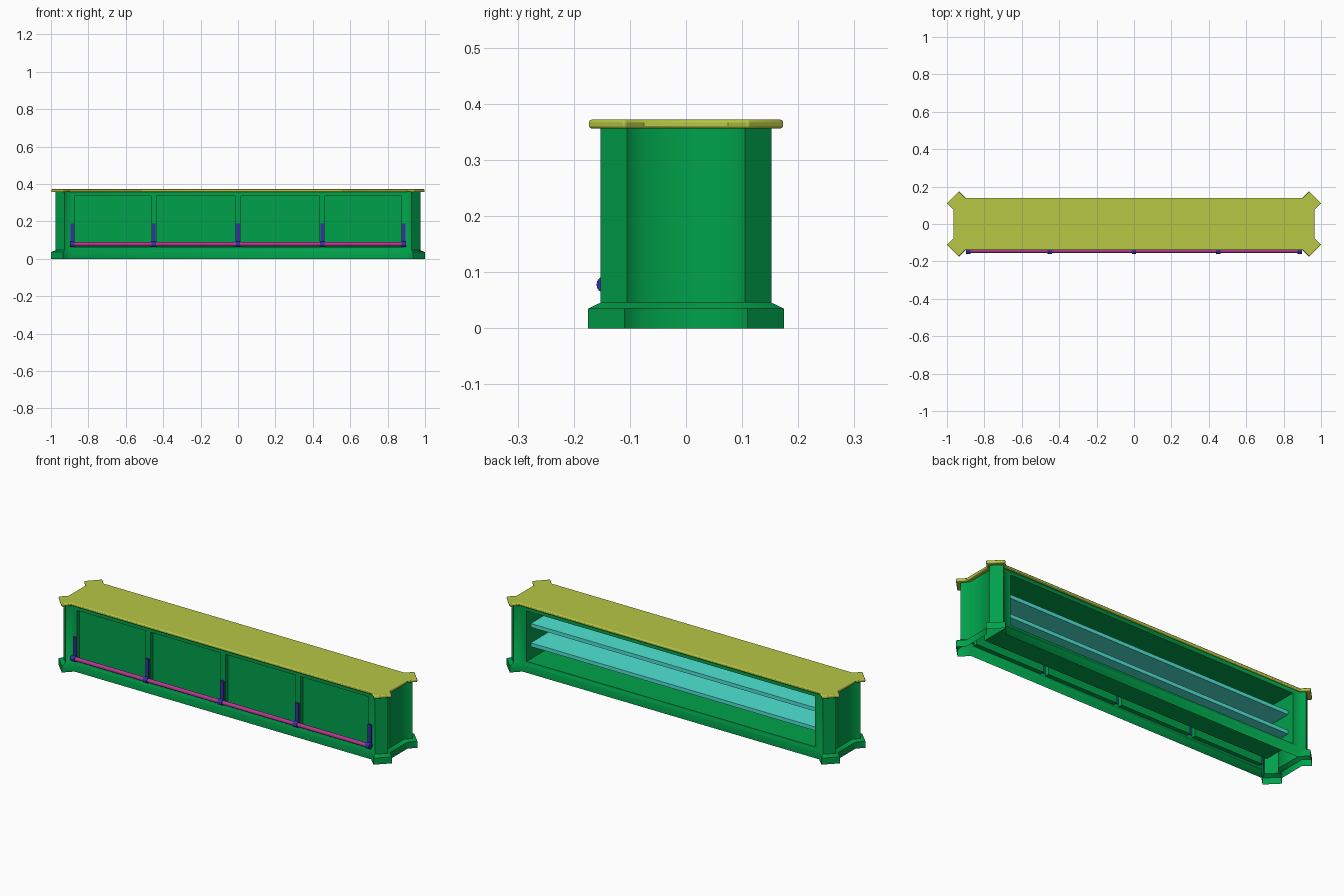
import bpy, bmesh, math
from mathutils import Matrix

if "Cube" in bpy.data.objects:
    bpy.data.objects.remove(bpy.data.objects["Cube"])


def material(name, rgb):
    m = bpy.data.materials.new(name)
    m.diffuse_color = (*rgb, 1)
    m.use_nodes = True
    m.node_tree.nodes["Principled BSDF"].inputs["Base Color"].default_value = m.diffuse_color
    return m


GREEN = material("green_paint", (0.0, 0.36, 0.07))
OLIVE = material("olive_top", (0.47, 0.57, 0.06))
CYAN = material("cyan_shelf", (0.08, 0.78, 0.66))
BLUE = material("blue_bracket", (0.04, 0.03, 0.36))
PINK = material("pink_rail", (0.45, 0.04, 0.28))


def finish(name, bm, mat):
    bmesh.ops.recalc_face_normals(bm, faces=bm.faces)
    me = bpy.data.meshes.new(name)
    bm.to_mesh(me)
    bm.free()
    ob = bpy.data.objects.new(name, me)
    bpy.context.collection.objects.link(ob)
    if mat:
        me.materials.append(mat)
    return ob


def activate(ob):
    bpy.ops.object.select_all(action='DESELECT')
    ob.select_set(True)
    bpy.context.view_layer.objects.active = ob


def smooth(ob, degrees):
    activate(ob)
    bpy.ops.object.shade_smooth_by_angle(angle=math.radians(degrees))


def add_box(bm, x0, x1, y0, y1, z0, z1):
    mat = (Matrix.Translation(((x0 + x1) / 2, (y0 + y1) / 2, (z0 + z1) / 2))
           @ Matrix.Diagonal((x1 - x0, y1 - y0, z1 - z0, 1)))
    bmesh.ops.create_cube(bm, size=1, matrix=mat)


def add_cylinder(bm, x, y, z, r, length, sides):
    mat = Matrix.Translation((x, y, z)) @ Matrix.Rotation(math.pi / 2, 4, 'Y')
    bmesh.ops.create_cone(bm, cap_ends=True, segments=sides, radius1=r,
                          radius2=r, depth=length, matrix=mat)


def outline(quarter):
    """Mirror the +x +y quarter into a full closed outline."""
    q, r = quarter, quarter[::-1]
    return (q + [(-x, y) for x, y in r] + [(-x, -y) for x, y in q]
            + [(x, -y) for x, y in r])


def loft(name, rings, mat):
    bm = bmesh.new()
    loops = [[bm.verts.new((x, y, z)) for x, y in pts] for pts, z in rings]
    n = len(loops[0])
    for a, b in zip(loops, loops[1:]):
        for i in range(n):
            j = (i + 1) % n
            bm.faces.new((a[i], a[j], b[j], b[i]))
    bm.faces.new(loops[0])
    bm.faces.new(loops[-1])
    return finish(name, bm, mat)


# Counter body with diagonal corner posts and flared feet
foot = outline([(0.965, 0.075), (1.0, 0.11), (0.935, 0.175), (0.89, 0.13)])
post = outline([(0.945, 0.075), (0.975, 0.105), (0.928, 0.152), (0.906, 0.13)])
body = loft("counter_body", [(foot, 0), (foot, 0.035), (post, 0.046), (post, 0.358)], GREEN)

# Cutters: front panel recesses and rear shelf bay
bm = bmesh.new()
for x0, x1 in ((-0.875, -0.465), (-0.435, -0.015), (0.015, 0.435), (0.465, 0.875)):
    add_box(bm, x0, x1, -0.3, -0.108, 0.06, 0.335)
add_box(bm, -0.865, 0.865, -0.06, 0.3, 0.062, 0.335)
cutter = finish("recess_cutter", bm, None)
cutter.hide_render = True

mod = body.modifiers.new("recesses", 'BOOLEAN')
mod.operation = 'DIFFERENCE'
mod.solver = 'EXACT'
mod.object = cutter
activate(body)
bpy.ops.object.modifier_apply(modifier=mod.name)
bpy.data.objects.remove(cutter)

# Open underside, leaving a thin shell
bm = bmesh.new()
bm.from_mesh(body.data)
under = [f for f in bm.faces if f.calc_center_median().z < 0.001]
bmesh.ops.delete(bm, geom=under, context='FACES')
bm.to_mesh(body.data)
bm.free()
smooth(body, 50)

# Countertop with rounded edge
top_pts = outline([(0.965, 0.075), (1.0, 0.11), (0.937, 0.175), (0.902, 0.14)])
top = loft("countertop", [(top_pts, 0.356), (top_pts, 0.372)], OLIVE)
bev = top.modifiers.new("rounded_edge", 'BEVEL')
bev.width = 0.005
bev.segments = 3
bev.angle_limit = math.radians(60)
smooth(top, 40)

# Two shelves in the rear bay
for name, z in (("lower_shelf", 0.139), ("upper_shelf", 0.244)):
    bm = bmesh.new()
    add_box(bm, -0.865, 0.865, -0.06, 0.095, z - 0.01, z + 0.01)
    finish(name, bm, CYAN)

# Foot rail
RAIL_Y, RAIL_Z = -0.144, 0.078
bm = bmesh.new()
add_cylinder(bm, 0, RAIL_Y, RAIL_Z, 0.011, 1.78, 16)
smooth(finish("foot_rail", bm, PINK), 40)

# Rail brackets: wall strap and collar
for i, x in enumerate((-0.885, -0.45, 0, 0.45, 0.885)):
    bm = bmesh.new()
    add_box(bm, x - 0.01, x + 0.01, -0.138, -0.128, 0.07, 0.19)
    add_cylinder(bm, x, RAIL_Y, RAIL_Z, 0.0155, 0.024, 16)
    smooth(finish(f"rail_bracket_{i + 1}", bm, BLUE), 40)
